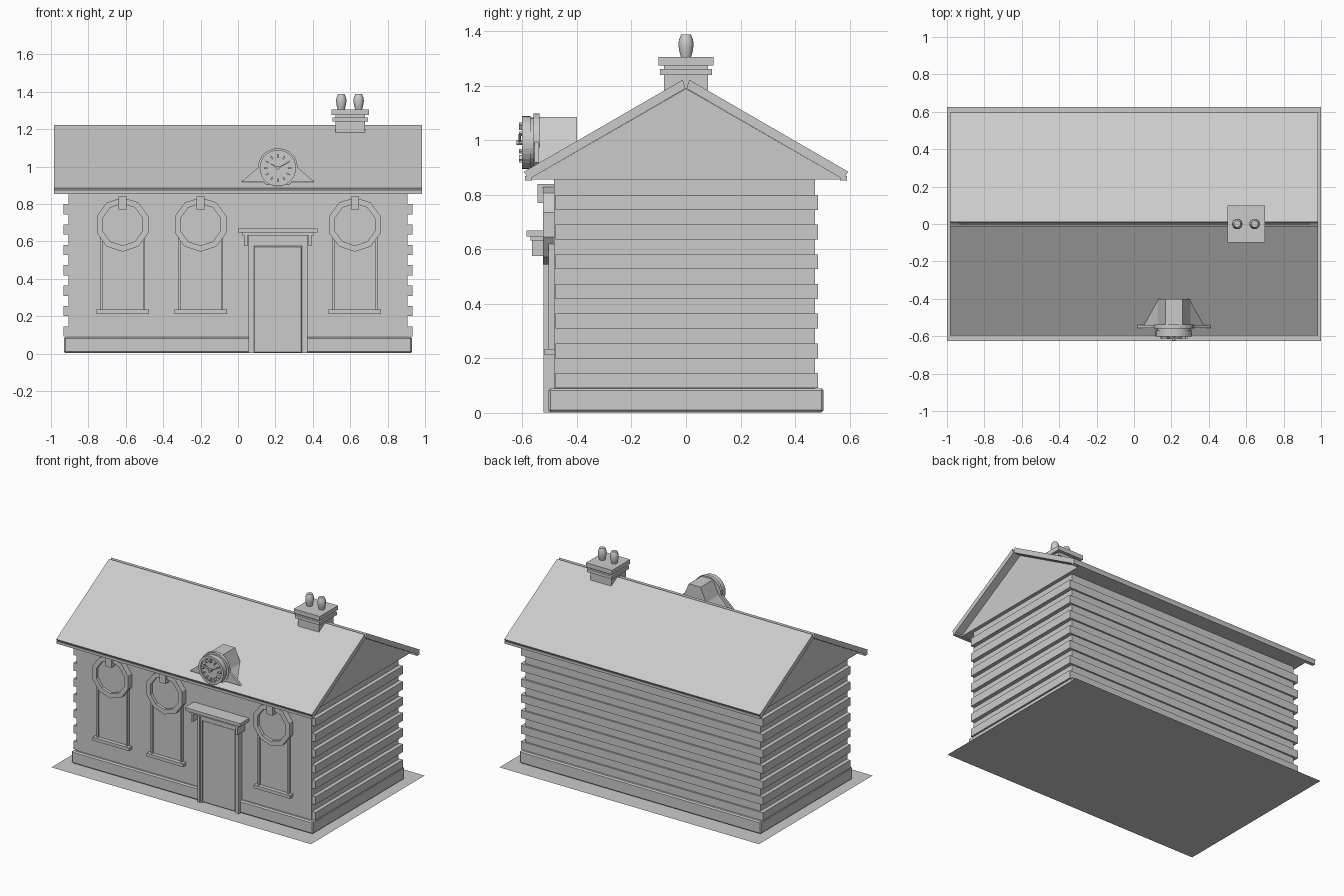
import bpy, bmesh, math
from mathutils import Vector

if "Cube" in bpy.data.objects:
    bpy.data.objects.remove(bpy.data.objects["Cube"])

grey = bpy.data.materials.new("plain grey")
grey.diffuse_color = (0.6, 0.6, 0.6, 1)
grey.use_nodes = True
grey.node_tree.nodes["Principled BSDF"].inputs["Base Color"].default_value = grey.diffuse_color


def finish(name, bm):
    bmesh.ops.recalc_face_normals(bm, faces=bm.faces)
    me = bpy.data.meshes.new(name)
    bm.to_mesh(me)
    bm.free()
    me.materials.append(grey)
    ob = bpy.data.objects.new(name, me)
    bpy.context.collection.objects.link(ob)
    return ob


def box(name, x0, x1, y0, y1, z0, z1, bevel=0):
    bm = bmesh.new()
    bmesh.ops.create_cube(bm, size=1)
    for v in bm.verts:
        v.co = ((x0 + x1) / 2 + v.co.x * (x1 - x0),
                (y0 + y1) / 2 + v.co.y * (y1 - y0),
                (z0 + z1) / 2 + v.co.z * (z1 - z0))
    if bevel:
        bmesh.ops.bevel(bm, geom=bm.edges[:], offset=bevel, segments=1, affect='EDGES')
    return finish(name, bm)


def prism(name, pts, a, b, axis):
    """Extrude a 2D outline: axis 'X' takes (y, z) points, axis 'Y' takes (x, z)."""
    bm = bmesh.new()
    place = (lambda p, t: (t, p[0], p[1])) if axis == 'X' else (lambda p, t: (p[0], t, p[1]))
    f = bm.faces.new([bm.verts.new(place(p, a)) for p in pts])
    ext = bmesh.ops.extrude_face_region(bm, geom=[f])
    d = Vector((b - a, 0, 0)) if axis == 'X' else Vector((0, b - a, 0))
    bmesh.ops.translate(bm, vec=d, verts=[g for g in ext['geom'] if isinstance(g, bmesh.types.BMVert)])
    return finish(name, bm)


def circle(x, z, r, n, turn=0.0):
    return [(x + r * math.cos(turn + math.tau * i / n), z + r * math.sin(turn + math.tau * i / n))
            for i in range(n)]


def ring(name, x, z, ro, ri, n, y0, y1, turn=0.0):
    """Flat ring facing the front."""
    bm = bmesh.new()
    loops = []
    for r, y in ((ro, y0), (ri, y0), (ri, y1), (ro, y1)):
        loops.append([bm.verts.new((p[0], y, p[1])) for p in circle(x, z, r, n, turn)])
    for k in range(4):
        a, b = loops[k], loops[(k + 1) % 4]
        for i in range(n):
            j = (i + 1) % n
            bm.faces.new((a[i], a[j], b[j], b[i]))
    return finish(name, bm)


def lathe(name, x, y, prof, n=16):
    """Closed turned shape from (radius, z) points."""
    bm = bmesh.new()
    rows = [[bm.verts.new((p[0], p[1], z)) for p in circle(x, y, r, n)] for r, z in prof]
    for a, b in zip(rows, rows[1:]):
        for i in range(n):
            j = (i + 1) % n
            bm.faces.new((a[i], a[j], b[j], b[i])).smooth = True
    bm.faces.new(rows[0])
    bm.faces.new(rows[-1])
    return finish(name, bm)


# Ground sheet
bm = bmesh.new()
bm.faces.new([bm.verts.new(p) for p in ((-1, -.625, 0), (1, -.625, 0), (1, .625, 0), (-1, .625, 0))])
finish("ground_sheet", bm)

# Plinth, walls and protruding courses
box("plinth", -.93, .93, -.505, .505, .002, .09, .008)
box("walls", -.905, .905, -.485, .473, .08, .86)
for k in range(7):
    top = .80 - .109 * k
    box("wall_course", -.932, .932, -.478, .485, top - .055, top)

# Gable block and roof slabs
prism("gable", [(-.577, .857), (.577, .857), (0, 1.19)], -.93, .93, 'X')
for s in (-1, 1):
    prism("roof_slab", [(s * .595, .885), (s * .012, 1.222), (s * .002, 1.19), (s * .577, .857)],
          -.985, .985, 'X')
    box("eave_gutter", -.985, .985, min(s * .565, s * .59), max(s * .565, s * .59), .853, .87)

# Chimney
box("chimney_stack", .52, .68, -.08, .08, 1.14, 1.24)
box("chimney_band", .505, .695, -.095, .095, 1.24, 1.262)
box("chimney_neck", .52, .68, -.08, .08, 1.262, 1.275)
box("chimney_cap", .5, .7, -.1, .1, 1.275, 1.305)
for x in (.552, .645):
    lathe("chimney_pot", x, 0, [(.018, 1.303), (.024, 1.325), (.028, 1.35), (.026, 1.368), (.018, 1.388)])

# Windows with round heads
for x in (-.617, -.2, .625):
    zc = .69
    box("window_panel", x - .12, x + .12, -.492, -.48, .235, .62)
    for s in (-1, 1):
        a, b = sorted((x + s * .12, x + s * .108))
        box("window_jamb", a, b, -.505, -.48, .235, .62)
    turn = math.pi / 10
    prism("window_head", circle(x, zc, .112, 10, turn), -.505, -.48, 'Y')
    ring("window_surround", x, zc, .145, .112, 10, -.525, -.48, turn)
    box("keystone", x - .022, x + .022, -.545, -.48, .77, .84)
    box("window_sill", x - .14, x + .14, -.52, -.48, .213, .235)

# Door, posts and canopy
DX = .213
box("door", DX - .128, DX + .128, -.512, -.48, .005, .575, .004)
box("door_lintel", DX - .155, DX + .155, -.515, -.48, .575, .645)
for s in (-1, 1):
    for name, i, o, y, z0, z1 in (("door_post", .128, .143, -.515, .002, .645),
                                  ("door_pilaster", .143, .158, -.522, .002, .645),
                                  ("canopy_bracket", .163, .18, -.565, .575, .645)):
        a, b = sorted((DX + s * i, DX + s * o))
        box(name, a, b, y, -.48, z0, z1)
box("canopy_moulding", DX - .19, DX + .19, -.57, -.48, .632, .648)
box("canopy", DX - .213, DX + .213, -.585, -.48, .648, .67)

# Clock dormer
half = [(.165, .915), (.088, .985), (.086, 1.04), (.06, 1.086)]


def outline(dx, dz):
    r = [(x + dx, z + dz) for x, z in half]
    return [(DX + x, z) for x, z in r] + [(DX - x, z) for x, z in reversed(r)]


prism("dormer_body", [(DX + .175, .90), (DX + .088, .99), (DX + .045, 1.086),
                      (DX - .045, 1.086), (DX - .088, .99), (DX - .175, .90)], -.54, -.4, 'Y')
prism("dormer_side_plate", [(DX - .195, .918), (DX + .195, .918), (DX + .1, 1.0), (DX - .1, 1.0)],
      -.556, -.54, 'Y')
CZ = .992
prism("clock_backing", circle(DX, CZ, .107, 20), -.56, -.538, 'Y')
prism("clock_drum", circle(DX, CZ, .092, 28), -.594, -.55, 'Y')
ring("clock_rim", DX, CZ, .097, .08, 28, -.602, -.57)

# Hour marks and hands
for i in range(12):
    a = math.tau * i / 12
    u, v = Vector((math.sin(a), math.cos(a))), Vector((math.cos(a), -math.sin(a)))
    c = Vector((DX, CZ))
    prism("hour_mark", [c + u * r + v * w for r, w in ((.055, -.004), (.055, .004), (.074, .004), (.074, -.004))],
          -.612, -.593, 'Y')
for name, deg, length, w in (("hour_hand", -58, .045, .004), ("minute_hand", 62, .062, .003)):
    a = math.radians(deg)
    u, v = Vector((math.sin(a), math.cos(a))), Vector((math.cos(a), -math.sin(a)))
    c = Vector((DX, CZ))
    prism(name, [c + v * w, c + u * length + v * w * .5, c + u * length - v * w * .5, c - v * w],
          -.615, -.605, 'Y')
prism("clock_hub", circle(DX, CZ, .009, 12), -.622, -.593, 'Y')
